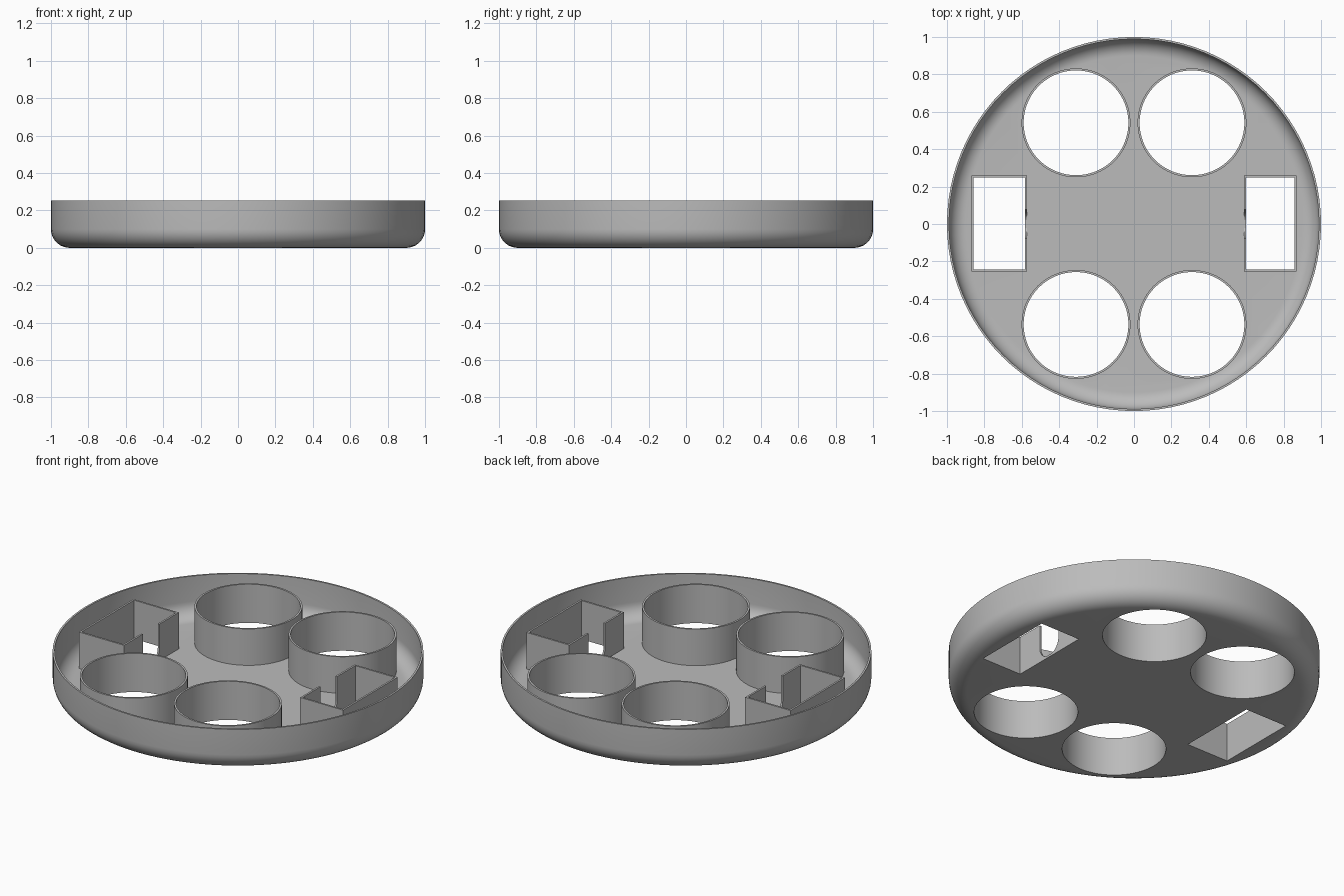
import bpy, bmesh, math

SEG = 96          # sides of every round part
WALL = 0.011      # wall thickness
TOP = 0.252       # rim height
INNER_TOP = 0.23  # height of the tubes and box sleeves
FLOOR = 0.013
FILLET = 0.1

old = bpy.data.objects.get("Cube")
if old:
    bpy.data.objects.remove(old)

grey = bpy.data.materials.new("plain grey")
grey.use_nodes = True
COLOUR = (0.5, 0.5, 0.5, 1)
grey.diffuse_color = COLOUR
grey.node_tree.nodes["Principled BSDF"].inputs["Base Color"].default_value = COLOUR


def circle(r, cx=0, cy=0):
    return [(cx + r * math.cos(2 * math.pi * i / SEG),
             cy + r * math.sin(2 * math.pi * i / SEG)) for i in range(SEG)]


def rect(x0, x1, y0, y1):
    return [(x0, y0), (x1, y0), (x1, y1), (x0, y1)]


def loft(name, loops, ring=False):
    """Skin (outline, z) loops; close into a ring or cap both ends."""
    bm = bmesh.new()
    rows = [[bm.verts.new((x, y, z)) for x, y in pts] for pts, z in loops]
    pairs = list(zip(rows, rows[1:]))
    if ring:
        pairs.append((rows[-1], rows[0]))
    else:
        bm.faces.new(rows[0])
        bm.faces.new(rows[-1])
    for a, b in pairs:
        n = len(a)
        for i in range(n):
            j = (i + 1) % n
            bm.faces.new((a[i], a[j], b[j], b[i]))
    bmesh.ops.recalc_face_normals(bm, faces=bm.faces)
    mesh = bpy.data.meshes.new(name)
    bm.to_mesh(mesh)
    bm.free()
    mesh.materials.append(grey)
    obj = bpy.data.objects.new(name, mesh)
    bpy.context.collection.objects.link(obj)
    return obj


def sleeve(name, outer, inner):
    return loft(name, [(outer, 0.004), (outer, INNER_TOP),
                       (inner, INNER_TOP), (inner, 0.004)], ring=True)


def cut(target, cutter):
    mod = target.modifiers.new("cut", "BOOLEAN")
    mod.operation = "DIFFERENCE"
    mod.solver = "EXACT"
    mod.object = cutter
    bpy.context.view_layer.objects.active = target
    bpy.ops.object.modifier_apply(modifier=mod.name)
    bpy.data.objects.remove(cutter)


# Dish: rounded outer skin, rim, then the matching inner skin
arc = [math.radians(a) for a in range(0, 91, 10)]
r_in = FILLET - WALL
outside = [(circle(1 - FILLET + FILLET * math.sin(a)), FILLET - FILLET * math.cos(a))
           for a in arc]
inside = [(circle(1 - FILLET + r_in * math.sin(a)), FLOOR + r_in - r_in * math.cos(a))
          for a in reversed(arc)]
dish = loft("dish", outside + [(circle(1), TOP), (circle(1 - WALL), TOP)] + inside)
parts = [dish]

# Four round tubes opening through the floor
for side, sx in (("right", -1), ("left", 1)):
    for end, cy in (("front", -0.537), ("back", 0.541)):
        cx = sx * 0.31
        hole = circle(0.291 - WALL, cx, cy)
        parts.append(sleeve(f"{end}_{side}_tube", circle(0.291, cx, cy), hole))
        cut(dish, loft("hole_cutter", [(hole, -0.1), (hole, 0.4)]))

# Two rectangular sleeves, each with a round-bottomed slot in its inner wall
for side, x0, x1, wall_x in (("right", -0.87, -0.572, -0.572), ("left", 0.587, 0.87, 0.587)):
    y0, y1 = -0.254, 0.26
    hole = rect(x0 + WALL, x1 - WALL, y0 + WALL, y1 - WALL)
    box = sleeve(f"{side}_box_sleeve", rect(x0, x1, y0, y1), hole)
    cut(dish, loft("hole_cutter", [(hole, -0.1), (hole, 0.4)]))
    # U outline drawn flat as (z, y), then turned to run along x
    r, zc = 0.078, 0.088
    u = [(zc - r * math.sin(math.pi * i / 24), r * math.cos(math.pi * i / 24))
         for i in range(25)] + [(0.4, -r), (0.4, r)]
    slot = loft("slot_cutter", [(u, -0.05), (u, 0.05)])
    for v in slot.data.vertices:
        z, y, x = v.co
        v.co = (x + wall_x, y, z)
    slot.data.flip_normals()
    cut(box, slot)
    parts.append(box)

# Smooth the round walls, keep the rims and corners crisp
bpy.ops.object.select_all(action="DESELECT")
for obj in parts:
    obj.select_set(True)
bpy.context.view_layer.objects.active = dish
bpy.ops.object.shade_smooth_by_angle(angle=math.radians(30))
